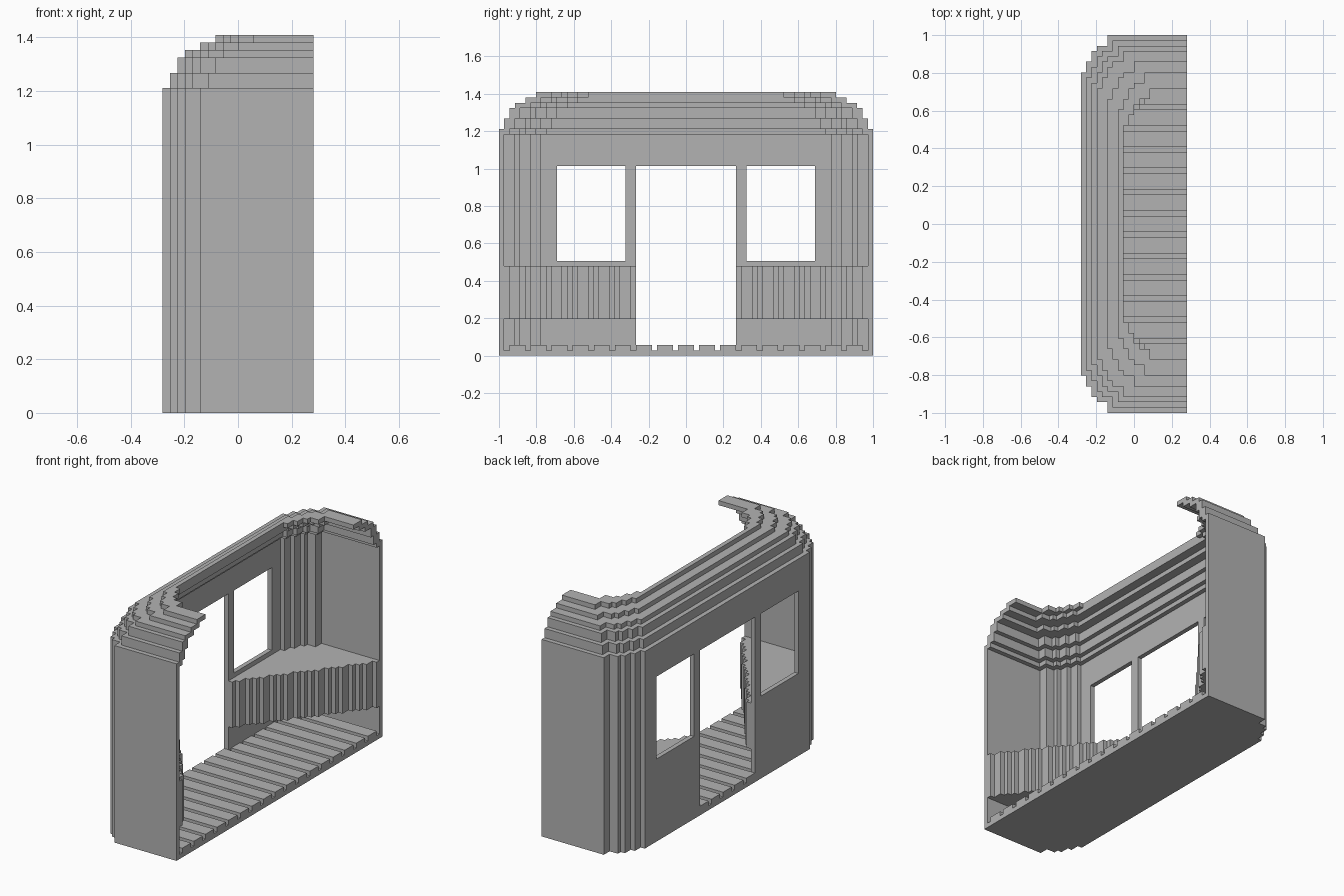
import bpy, bmesh

cube = bpy.data.objects.get("Cube")
if cube:
    bpy.data.objects.remove(cube, do_unlink=True)

LENGTH, DEPTH = 71, 20           # size in blocks
V = 2 / LENGTH                   # one block
CORNER = [(5, 0), (3, 2), (2, 3), (1, 5), (0, 7)]   # stepped rounding in plan

grey = bpy.data.materials.new("plain_grey")
grey.use_nodes = True
colour = (0.45, 0.45, 0.45, 1)
grey.diffuse_color = colour
grey.node_tree.nodes["Principled BSDF"].inputs["Base Color"].default_value = colour


def prism(name, outline, z0, z1):
    """Extrude a plan outline, given in blocks, from z0 to z1."""
    bm = bmesh.new()
    verts = [bm.verts.new(((x - DEPTH / 2) * V, (y - LENGTH / 2) * V, z0 * V))
             for x, y in outline]
    face = bm.faces.new(verts)
    top = bmesh.ops.extrude_face_region(bm, geom=[face])["geom"]
    bmesh.ops.translate(bm, vec=(0, 0, (z1 - z0) * V),
                        verts=[g for g in top if isinstance(g, bmesh.types.BMVert)])
    bmesh.ops.recalc_face_normals(bm, faces=bm.faces)
    mesh = bpy.data.meshes.new(name)
    bm.to_mesh(mesh)
    bm.free()
    mesh.materials.append(grey)
    ob = bpy.data.objects.new(name, mesh)
    bpy.context.collection.objects.link(ob)
    return ob


def box(name, x0, x1, y0, y1, z0, z1):
    return prism(name, [(x0, y0), (x1, y0), (x1, y1), (x0, y1)], z0, z1)


def flip(points):
    return [(x, LENGTH - y) for x, y in reversed(points)]


def corner(kx, ky):
    """Half of the plan, from the open side round the stepped corner."""
    pts = [(DEPTH, ky)]
    for (i, q), (_, following) in zip(CORNER, CORNER[1:]):
        pts += [(kx + i, ky + q), (kx + i, ky + following)]
    return pts + [(kx, ky + CORNER[-1][1])]


def plan(kx, ky):
    return corner(kx, ky) + flip(corner(kx, ky))


def ring(name, outer, inner_x, inner_y, z0, z1):
    return prism(name, plan(outer, outer) + plan(inner_x, inner_y)[::-1], z0, z1)


# Floor slab and planks, which run out through the doorway
prism("floor", plan(0, 0), 0, 1)
for y in range(2, LENGTH - 3, 4):
    near_end = min(y, LENGTH - 3 - y)
    start = 0 if near_end >= 26 else 1 if near_end > 4 else 4
    box("floor_plank", start, DEPTH, y, y + 3, 1, 2)

# Walls with a doorway and two windows
walls = ring("walls", 0, 1, 1, 1, 42)
cutters = [box("door_cutter", -2, 3, 26, 45, 0.5, 36),
           box("window_cutter", -2, 3, 11, 24, 18, 36),
           box("window_cutter", -2, 3, 47, 60, 18, 36)]
for cutter in cutters:
    cutter.hide_render = True
    mod = walls.modifiers.new("opening", 'BOOLEAN')
    mod.operation, mod.solver, mod.object = 'DIFFERENCE', 'EXACT', cutter
bpy.context.view_layer.update()
baked = bpy.data.meshes.new_from_object(
    walls.evaluated_get(bpy.context.evaluated_depsgraph_get()))
walls.modifiers.clear()
walls.data = baked
for cutter in cutters:
    bpy.data.objects.remove(cutter, do_unlink=True)

# Stepped roof edge: outer inset, inner insets, bottom, top
for layer in [(0, 2, 2, 42, 43), (1, 3, 3, 43, 45), (2, 4, 4, 45, 47),
              (3, 6, 6, 47, 48), (5, 8, 8, 48, 49), (7, 8, 10, 49, 50)]:
    ring("roof_step", *layer)

# Corner benches with a stepped diagonal front
front = [(1, 45)]
for x in range(1, DEPTH):
    y = 45 + round(x * 25 / (DEPTH - 1))
    front += [(x + 1, front[-1][1]), (x + 1, y)]
back = flip(corner(1, 1))[:-1]
bench = front[:-1] + back[::-1]
bench = [(DEPTH, LENGTH - 1)] + [p for p in back[::-1]] + front[:-1]
prism("left_bench", bench, 7, 17)
prism("right_bench", flip(bench), 7, 17)
